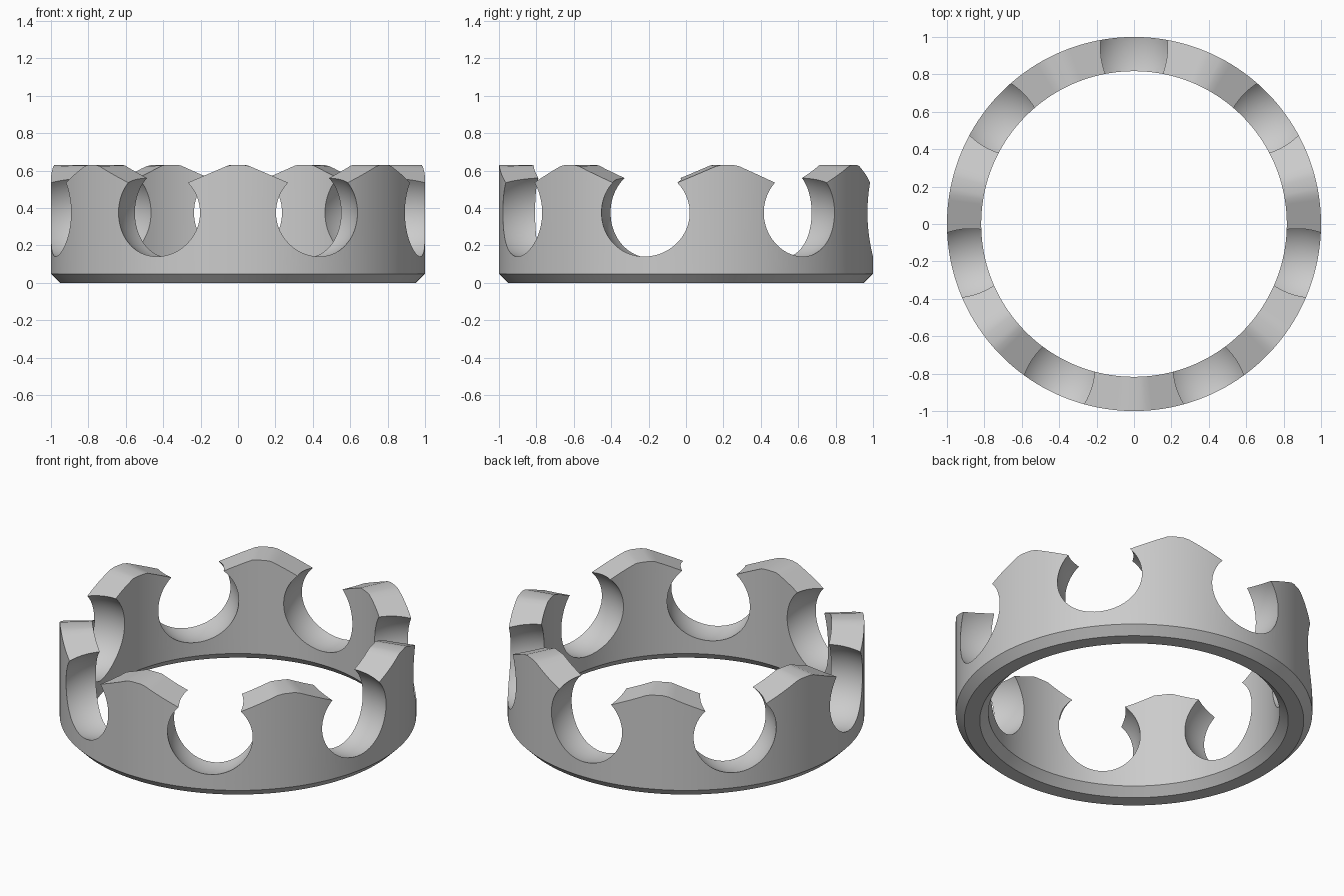
import bpy, bmesh, math
from mathutils import Matrix, Vector

old = bpy.data.objects.get("Cube")
if old:
    bpy.data.objects.remove(old)

COUNT = 7                      # points on the crown
STEP = math.tau / COUNT
OUTER, INNER, TOP, BEVEL = 1.0, 0.817, 0.63, 0.048
SEGMENTS = COUNT * 28

grey = bpy.data.materials.new("plain grey")
grey.use_nodes = True
grey.diffuse_color = (0.6, 0.6, 0.6, 1)
grey.node_tree.nodes["Principled BSDF"].inputs["Base Color"].default_value = (0.6, 0.6, 0.6, 1)


def make_object(name, bm):
    mesh = bpy.data.meshes.new(name)
    bmesh.ops.recalc_face_normals(bm, faces=bm.faces)
    bm.to_mesh(mesh)
    bm.free()
    mesh.materials.append(grey)
    obj = bpy.data.objects.new(name, mesh)
    bpy.context.collection.objects.link(obj)
    return obj


def roof_height(radius, angle):
    """Each point has a short flat top and straight sloping shoulders."""
    from_point = (angle + STEP / 2) % STEP - STEP / 2
    across = abs(radius * math.sin(from_point))
    return TOP - 0.43 * max(0, across - 0.048)


# Crown band: bevelled profile swept round, its top following the roof line
profile = [(OUTER, None), (OUTER, BEVEL), (OUTER - BEVEL, 0),
           (INNER + BEVEL, 0), (INNER, BEVEL), (INNER, None)]
bm = bmesh.new()
rings = []
for i in range(SEGMENTS):
    a = math.tau * i / SEGMENTS
    rings.append([bm.verts.new((r * math.sin(a), -r * math.cos(a),
                                roof_height(r, a) if z is None else z))
                  for r, z in profile])
for i, ring in enumerate(rings):
    after = rings[(i + 1) % SEGMENTS]
    for j in range(len(profile)):
        k = (j + 1) % len(profile)
        bm.faces.new((ring[j], after[j], after[k], ring[k]))
crown = make_object("crown_band", bm)

# Rounded openings between the points, cut with ellipsoids
bpy.context.view_layer.objects.active = crown
crown.select_set(True)
for n in range(COUNT):
    a = (n + 0.5) * STEP
    bm = bmesh.new()
    bmesh.ops.create_uvsphere(bm, u_segments=64, v_segments=32, radius=1)
    place = (Matrix.Rotation(a, 4, 'Z') @ Matrix.Translation((0, -0.89, 0.375))
             @ Matrix.Diagonal(Vector((0.25, 0.32, 0.25, 1)))
             @ Matrix.Rotation(math.pi / 2, 4, 'Y'))
    bmesh.ops.transform(bm, matrix=place, verts=bm.verts)
    cutter = make_object("opening_cutter", bm)
    cutter.hide_render = True
    cut = crown.modifiers.new("opening", 'BOOLEAN')
    cut.operation = 'DIFFERENCE'
    cut.solver = 'EXACT'
    cut.object = cutter
    bpy.ops.object.modifier_apply(modifier=cut.name)
    bpy.data.objects.remove(cutter)

bpy.ops.object.shade_smooth_by_angle(angle=math.radians(30))
